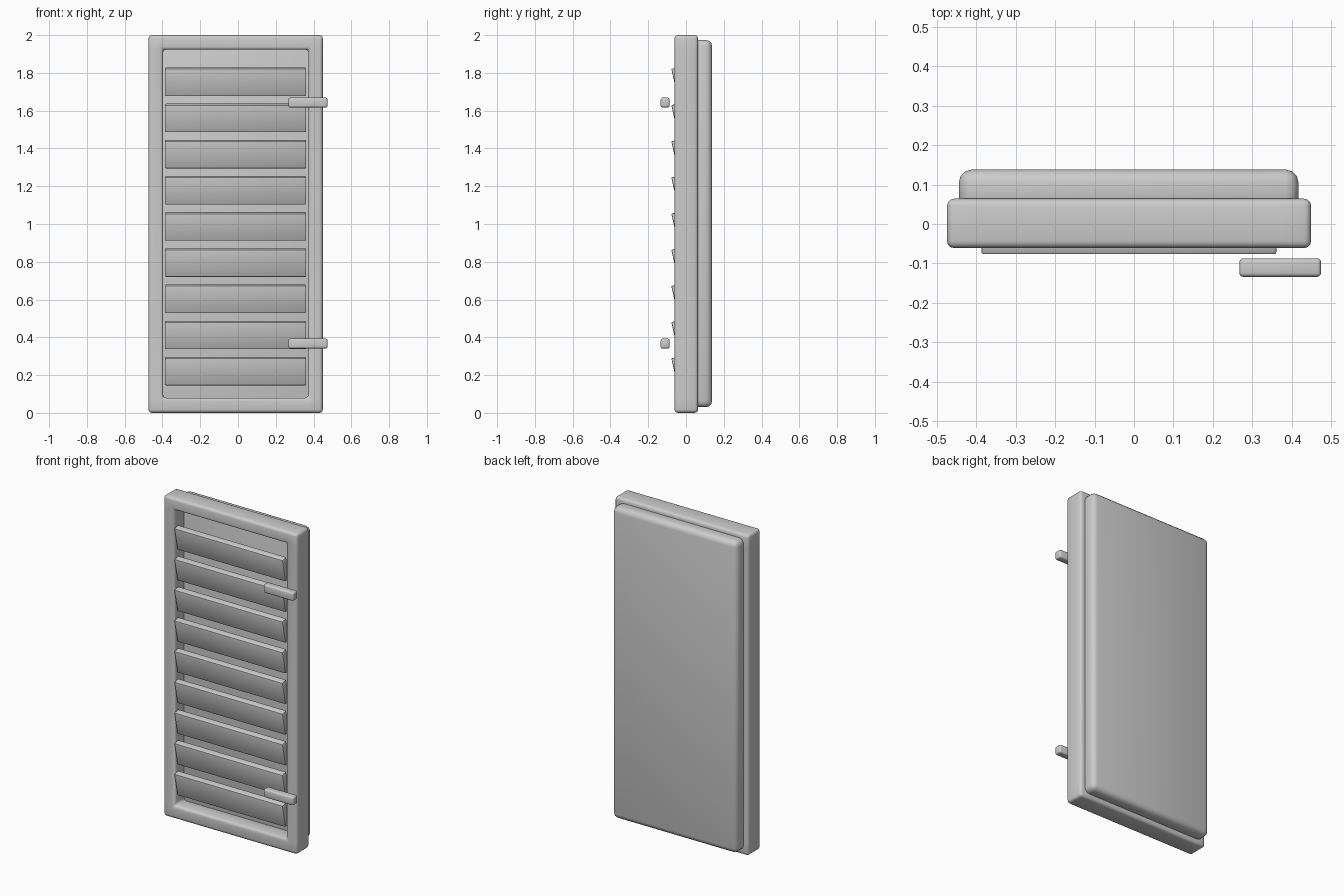
import bpy, bmesh, math
from mathutils import Matrix

if "Cube" in bpy.data.objects:
    bpy.data.objects.remove(bpy.data.objects["Cube"], do_unlink=True)

grey = bpy.data.materials.new("plain_grey")
grey.use_nodes = True
grey.diffuse_color = (0.6, 0.6, 0.6, 1)
grey.node_tree.nodes["Principled BSDF"].inputs["Base Color"].default_value = (0.6, 0.6, 0.6, 1)


def finish(name, bm, bevel, segments):
    """Turn a bmesh into a softly bevelled, smooth-shaded object."""
    bmesh.ops.recalc_face_normals(bm, faces=bm.faces)
    mesh = bpy.data.meshes.new(name)
    bm.to_mesh(mesh)
    bm.free()
    mesh.materials.append(grey)
    ob = bpy.data.objects.new(name, mesh)
    bpy.context.collection.objects.link(ob)
    mod = ob.modifiers.new("soft_edges", "BEVEL")
    mod.width, mod.segments = bevel, segments
    mod.limit_method = "ANGLE"
    bpy.ops.object.select_all(action="DESELECT")
    ob.select_set(True)
    bpy.context.view_layer.objects.active = ob
    bpy.ops.object.modifier_apply(modifier=mod.name)
    bpy.ops.object.shade_smooth_by_angle(angle=math.radians(40))
    return ob


def box(name, x, y, z, bevel, segments=3, tilt=0):
    """Box from (min, max) ranges, optionally tilted about its own x axis."""
    size = [b - a for a, b in (x, y, z)]
    centre = [(a + b) / 2 for a, b in (x, y, z)]
    bm = bmesh.new()
    matrix = (Matrix.Translation(centre) @ Matrix.Rotation(tilt, 4, "X")
              @ Matrix.Diagonal((*size, 1)))
    bmesh.ops.create_cube(bm, size=1, matrix=matrix)
    return finish(name, bm, bevel, segments)


# Outer frame: a grid with its middle cell left open, extruded backwards
xs = (-0.474, -0.397, 0.373, 0.449)
zs = (0, 0.08, 1.924, 2)
front, back = -0.061, 0.064
bm = bmesh.new()
grid = [[bm.verts.new((x, front, z)) for x in xs] for z in zs]
for i in range(3):
    for j in range(3):
        if (i, j) != (1, 1):
            bm.faces.new((grid[i][j], grid[i][j + 1], grid[i + 1][j + 1], grid[i + 1][j]))
extruded = bmesh.ops.extrude_face_region(bm, geom=bm.faces[:], use_keep_orig=True)
verts = [g for g in extruded["geom"] if isinstance(g, bmesh.types.BMVert)]
bmesh.ops.translate(bm, verts=verts, vec=(0, back - front, 0))
finish("frame", bm, 0.018, 3)

# Solid panel behind the frame
box("back_panel", (-0.444, 0.417), (0.035, 0.138), (0.03, 1.974), 0.033)

# Louvre slats with their top edges leaning forward
for i in range(9):
    mid = 0.221 + i * 0.1915
    box(f"slat_{i + 1}", (-0.387, 0.361), (-0.062, -0.022),
        (mid - 0.074, mid + 0.074), 0.006, 2, math.radians(12.5))

# Hinge bars standing off the front
for name, mid in (("lower_hinge_bar", 0.367), ("upper_hinge_bar", 1.643)):
    box(name, (0.267, 0.474), (-0.134, -0.087), (mid - 0.026, mid + 0.026), 0.01)
